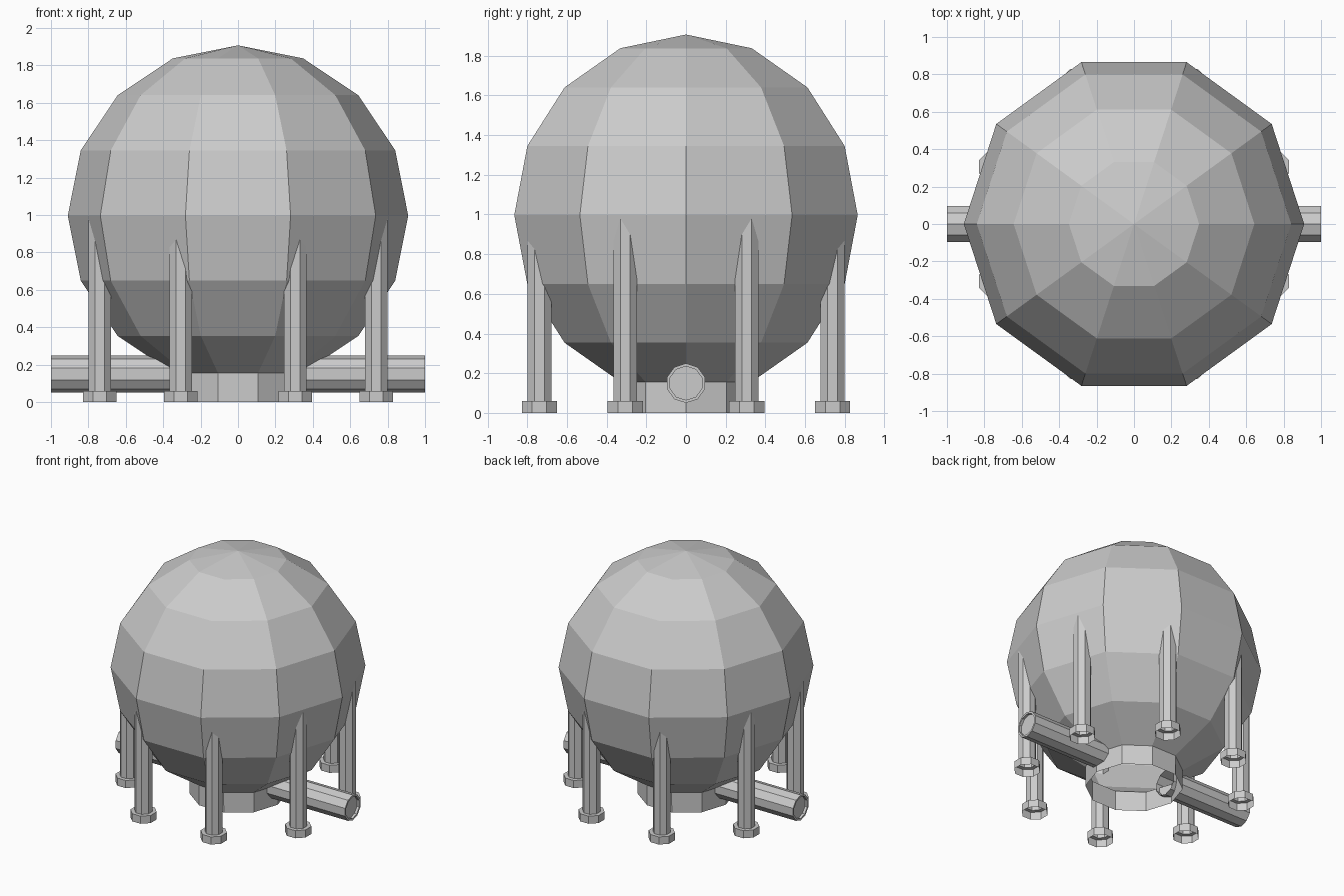
import bpy, bmesh, math
from mathutils import Matrix

if "Cube" in bpy.data.objects:
    bpy.data.objects.remove(bpy.data.objects["Cube"])


def lathe(name, profile, sides, phase=0.0, matrix=Matrix()):
    """Revolve (radius, height) points round z; radius 0 closes to a point."""
    bm = bmesh.new()
    rings = []
    for r, z in profile:
        if r == 0:
            rings.append([bm.verts.new((0, 0, z))] * sides)
        else:
            rings.append([bm.verts.new((r * math.cos(phase + math.tau * i / sides),
                                        r * math.sin(phase + math.tau * i / sides), z))
                          for i in range(sides)])
    for a, b in zip(rings, rings[1:]):
        for i in range(sides):
            j = (i + 1) % sides
            quad = list(dict.fromkeys((a[i], a[j], b[j], b[i])))
            bm.faces.new(quad)
    bm.transform(matrix)
    mesh = bpy.data.meshes.new(name)
    bm.to_mesh(mesh)
    bm.free()
    obj = bpy.data.objects.new(name, mesh)
    bpy.context.collection.objects.link(obj)
    return obj


# Spherical tank with its open-bottomed base skirt
R, CZ = 0.91, 0.997
tank = [(0.348, 0.0)]
for k in range(-3, 4):
    a = math.radians(22.5 * k)
    tank.append((R * math.cos(a), CZ + R * math.sin(a)))
tank.append((0, CZ + R))
lathe("tank", tank, 10)

# Eight support legs, each with a wider hollow foot
leg = [(0.096, 0), (0.096, 0.06), (0.065, 0.06), (0.065, 1.0), (0, 1.0)]
for i in range(8):
    a = math.radians(22.5 + 45 * i)
    lathe(f"leg_{i + 1}", leg, 8, math.radians(22.5),
          Matrix.Translation((0.8 * math.cos(a), 0.8 * math.sin(a), 0)))

# Two side pipes with a rim and recessed end
pipe = [(0.1, 0.29), (0.1, 1.0), (0.085, 1.0), (0.085, 0.98), (0, 0.98)]
for side, s in (("right", 1), ("left", -1)):
    lathe(f"pipe_{side}", pipe, 10, 0,
          Matrix.Translation((0, 0, 0.15)) @ Matrix.Rotation(s * math.pi / 2, 4, 'Y'))
